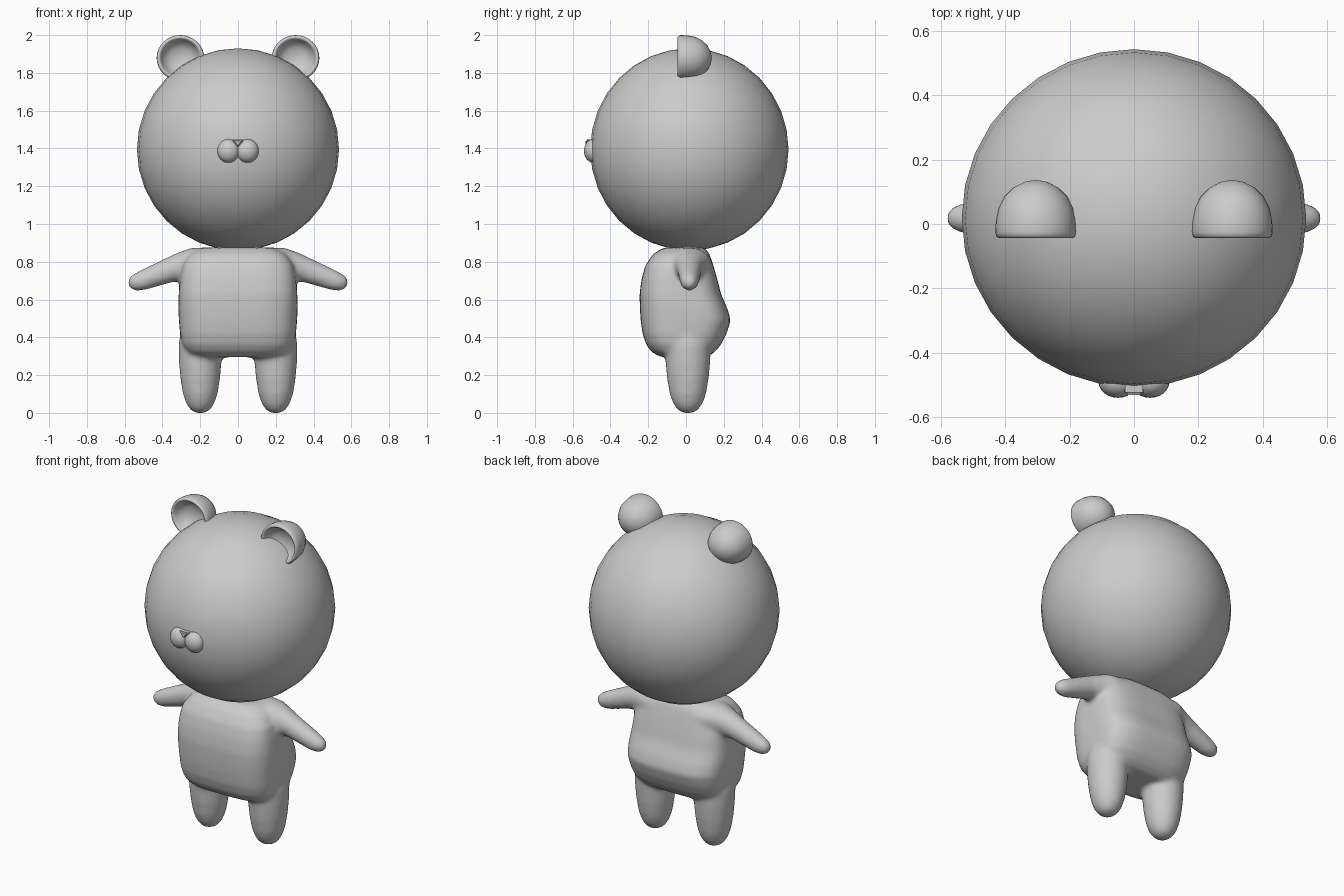
import bpy, bmesh, math
from mathutils import Vector

cube = bpy.data.objects.get("Cube")
if cube:
    bpy.data.objects.remove(cube)

grey = bpy.data.materials.new("plain grey")
grey.use_nodes = True
grey.diffuse_color = (0.6, 0.6, 0.6, 1)
grey.node_tree.nodes["Principled BSDF"].inputs["Base Color"].default_value = (0.6, 0.6, 0.6, 1)


def finish(name, bm, angle=180):
    bmesh.ops.recalc_face_normals(bm, faces=bm.faces[:])
    mesh = bpy.data.meshes.new(name)
    bm.to_mesh(mesh)
    bm.free()
    mesh.materials.append(grey)
    obj = bpy.data.objects.new(name, mesh)
    bpy.context.collection.objects.link(obj)
    bpy.ops.object.select_all(action="DESELECT")
    obj.select_set(True)
    bpy.context.view_layer.objects.active = obj
    bpy.ops.object.shade_smooth_by_angle(angle=math.radians(angle))
    return obj


def loft(bm, sections, power=2.0, sides=32):
    """Closed tube through (centre, u, v) superellipse sections."""
    rings = []
    for centre, u, v in sections:
        ring = []
        for i in range(sides):
            a = math.tau * i / sides
            c, s = math.cos(a), math.sin(a)
            cu = math.copysign(abs(c) ** (2 / power), c)
            sv = math.copysign(abs(s) ** (2 / power), s)
            ring.append(bm.verts.new(Vector(centre) + Vector(u) * cu + Vector(v) * sv))
        rings.append(ring)
    for a, b in zip(rings, rings[1:]):
        for i in range(sides):
            j = (i + 1) % sides
            bm.faces.new((a[i], a[j], b[j], b[i]))
    bm.faces.new(rings[0][::-1])
    bm.faces.new(rings[-1])


def ellipsoid(name, centre, radii, segments=32, rings=16):
    bm = bmesh.new()
    bmesh.ops.create_uvsphere(bm, u_segments=segments, v_segments=rings, radius=1)
    bmesh.ops.scale(bm, vec=radii, verts=bm.verts)
    bmesh.ops.translate(bm, vec=centre, verts=bm.verts)
    return finish(name, bm)


# Body: torso, legs and arms fused into one soft skin
bm = bmesh.new()
torso = [  # height, half width, front, back
    (0.295, 0.23, -0.13, 0.11), (0.32, 0.27, -0.18, 0.15), (0.36, 0.295, -0.21, 0.185),
    (0.42, 0.307, -0.23, 0.215), (0.49, 0.313, -0.24, 0.237), (0.55, 0.316, -0.244, 0.22),
    (0.63, 0.314, -0.246, 0.185), (0.71, 0.308, -0.235, 0.165), (0.78, 0.295, -0.215, 0.145),
    (0.84, 0.255, -0.175, 0.125), (0.875, 0.19, -0.12, 0.10)]
loft(bm, [((0, (f + b) / 2, z), (w, 0, 0), (0, (b - f) / 2, 0)) for z, w, f, b in torso], 3.4, 48)
leg = [(0, 0.025), (0.015, 0.052), (0.05, 0.075), (0.1, 0.092), (0.18, 0.105),
       (0.27, 0.113), (0.36, 0.115), (0.45, 0.1)]
arm = [  # distance out, height, half depth, half thickness
    (0.12, 0.79, 0.12, 0.085), (0.22, 0.79, 0.11, 0.085), (0.3, 0.775, 0.08, 0.073),
    (0.36, 0.757, 0.066, 0.064), (0.44, 0.727, 0.058, 0.057), (0.51, 0.7, 0.051, 0.051),
    (0.55, 0.688, 0.042, 0.042), (0.572, 0.682, 0.028, 0.028), (0.582, 0.68, 0.01, 0.01)]
for side in (-1, 1):
    loft(bm, [((0.2 * side, 0.01, z), (r, 0, 0), (0, r * 1.05, 0)) for z, r in leg])
    loft(bm, [((x * side, 0.018, z), (0, d, 0), (0.3 * t * side, 0, t)) for x, z, d, t in arm])
body = finish("body", bm)
skin = body.modifiers.new("Fuse", "REMESH")
skin.mode = "VOXEL"
skin.voxel_size = 0.012
skin.use_smooth_shade = True
soften = body.modifiers.new("Soften", "SMOOTH")
soften.factor = 0.5
soften.iterations = 12

# Head
ellipsoid("head", (0, 0.018, 1.395), (0.535, 0.525, 0.535))

# Ears: domes with a dished front, turned around the depth axis
ear = [(0.0, 0.137), (0.035, 0.131), (0.07, 0.113), (0.098, 0.085), (0.116, 0.05), (0.124, 0.01),
       (0.126, -0.025), (0.123, -0.038), (0.115, -0.044), (0.107, -0.04), (0.1, -0.025),
       (0.085, 0.005), (0.055, 0.025), (0.0, 0.035)]
for side, label in ((1, "left"), (-1, "right")):
    bm = bmesh.new()
    verts = [bm.verts.new((r, y, 0)) for r, y in ear]
    edges = [bm.edges.new(pair) for pair in zip(verts, verts[1:])]
    bmesh.ops.spin(bm, geom=verts + edges, cent=(0, 0, 0), axis=(0, 1, 0),
                   angle=math.tau, steps=32, use_merge=True)
    bmesh.ops.remove_doubles(bm, verts=bm.verts, dist=0.0005)
    bmesh.ops.scale(bm, vec=(1, 1, 0.96), verts=bm.verts)
    bmesh.ops.translate(bm, vec=(0.305 * side, 0, 1.879), verts=bm.verts)
    finish(label + "_ear", bm)

    # Muzzle pad
    ellipsoid(label + "_muzzle", (0.05 * side, -0.49, 1.387), (0.06, 0.05, 0.063), 24, 12)

# Nose: small rounded wedge pointing down between the pads
bm = bmesh.new()
corners = [(-0.034, 1.447), (0.034, 1.447), (0, 1.405)]
front = bm.faces.new([bm.verts.new((x, -0.531, z)) for x, z in corners])
back = bmesh.ops.extrude_face_region(bm, geom=[front])
bmesh.ops.translate(bm, vec=(0, 0.06, 0), verts=[v for v in back["geom"] if isinstance(v, bmesh.types.BMVert)])
bmesh.ops.bevel(bm, geom=bm.edges[:], offset=0.007, segments=3, affect="EDGES")
finish("nose", bm, 40)
